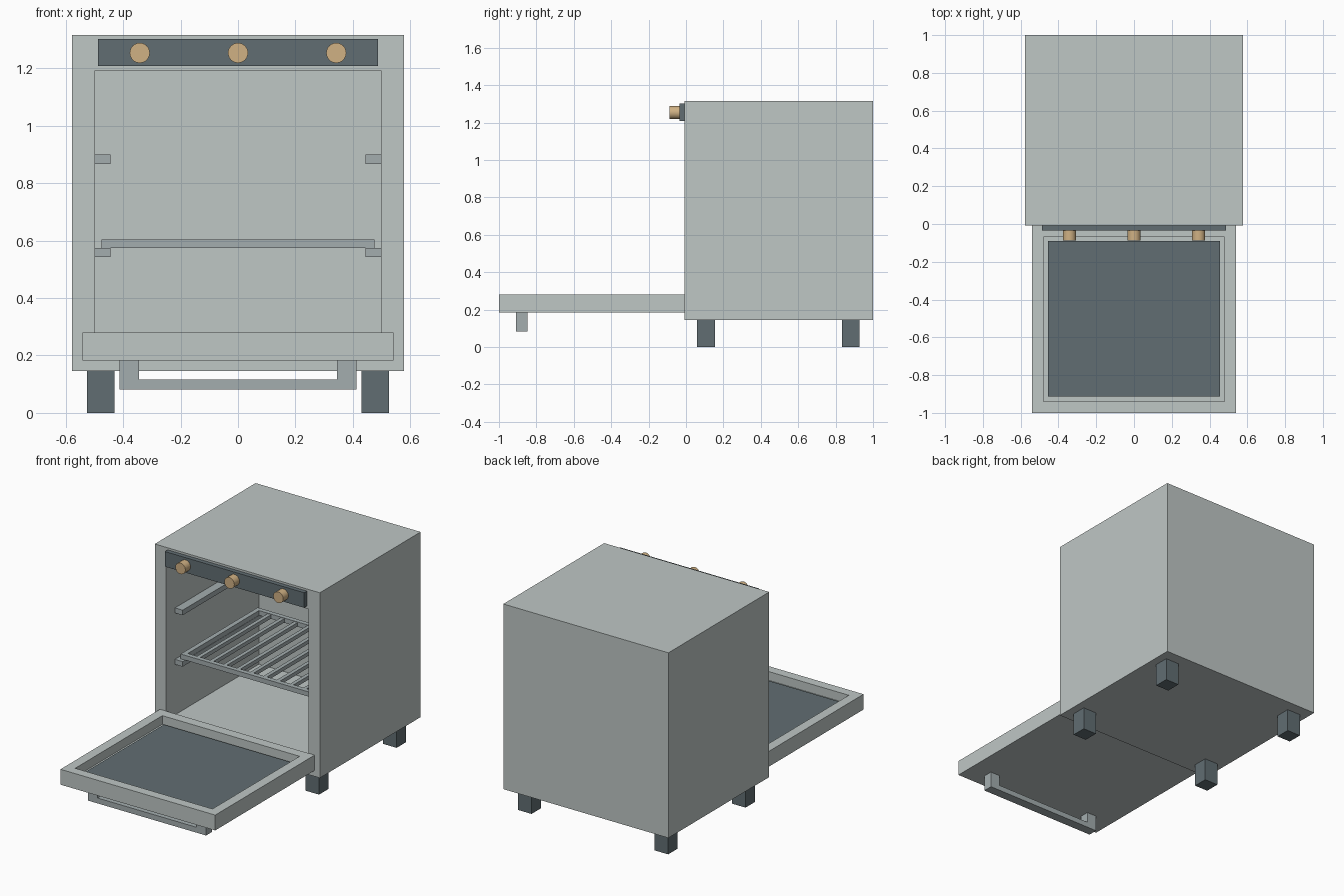
import bpy, bmesh
from mathutils import Vector

if "Cube" in bpy.data.objects:
    bpy.data.objects.remove(bpy.data.objects["Cube"])


def material(name, rgb):
    m = bpy.data.materials.new(name)
    m.diffuse_color = (*rgb, 1)
    m.use_nodes = True
    m.node_tree.nodes["Principled BSDF"].inputs["Base Color"].default_value = m.diffuse_color
    return m


STEEL = material("steel", (0.52, 0.57, 0.56))
METAL = material("rack_metal", (0.37, 0.42, 0.43))
DARK = material("dark_slate", (0.12, 0.155, 0.17))
TAN = material("tan", (0.63, 0.44, 0.23))


def add_box(bm, x, y, z):
    """Box from (min, max) ranges."""
    for v in bmesh.ops.create_cube(bm, size=1)["verts"]:
        v.co = Vector([r[0] if c < 0 else r[1] for c, r in zip(v.co, (x, y, z))])


def finish(bm, name, mat):
    me = bpy.data.meshes.new(name)
    bmesh.ops.recalc_face_normals(bm, faces=bm.faces[:])
    bm.to_mesh(me)
    bm.free()
    me.materials.append(mat)
    ob = bpy.data.objects.new(name, me)
    bpy.context.collection.objects.link(ob)
    return ob


def boxes(name, mat, *ranges):
    bm = bmesh.new()
    for r in ranges:
        add_box(bm, *r)
    return finish(bm, name, mat)


def recessed_box(name, mat, outer, inner, axis, sign):
    """Box whose face on the given axis side is inset and pushed in to form a recess."""
    bm = bmesh.new()
    add_box(bm, *outer)
    bm.normal_update()
    face = max(bm.faces, key=lambda f: f.normal[axis] * sign)
    centre = face.calc_center_median()
    floor = inner[axis][1 if sign < 0 else 0]
    for depth in (centre[axis], floor):
        bmesh.ops.inset_individual(bm, faces=[face], thickness=0.01)
        for v in face.verts:
            for a in range(3):
                lo, hi = inner[a]
                v.co[a] = depth if a == axis else (lo if v.co[a] < centre[a] else hi)
    return finish(bm, name, mat)


# Oven body with an open cavity at the front
FRONT = -0.007
recessed_box("oven_body", STEEL,
             ((-0.577, 0.577), (FRONT, 1.0), (0.145, 1.315)),
             ((-0.497, 0.497), (FRONT, 0.92), (0.223, 1.191)), 1, -1)

# Opened door with a recessed inner side and glass
recessed_box("door", STEEL,
             ((-0.541, 0.541), (-1.0, FRONT), (0.183, 0.28)),
             ((-0.48, 0.48), (-0.94, -0.07), (0.225, 0.28)), 2, 1)
boxes("door_glass", DARK, ((-0.455, 0.455), (-0.912, -0.09), (0.224, 0.238)))

# Door handle: two posts and a bar
HY = (-0.909, -0.848)
boxes("door_handle", METAL,
      ((-0.413, -0.345), HY, (0.082, 0.183)),
      ((0.345, 0.413), HY, (0.082, 0.183)),
      ((-0.345, 0.345), HY, (0.082, 0.116)))

# Control panel and knobs
boxes("control_panel", DARK, ((-0.487, 0.487), (-0.035, FRONT), (1.207, 1.302)))
for i, x in enumerate((-0.342, 0, 0.342)):
    bpy.ops.mesh.primitive_cylinder_add(vertices=24, radius=0.035, depth=0.054,
                                        location=(x, -0.06, 1.253),
                                        rotation=(1.5707963, 0, 0))
    knob = bpy.context.object
    knob.name = f"knob_{i + 1}"
    knob.data.materials.append(TAN)
    bpy.ops.object.shade_smooth_by_angle()

# Legs and shelf rails on both sides
for side, s in (("left", -1), ("right", 1)):
    for row, y in (("front", (0.06, 0.155)), ("back", (0.834, 0.928))):
        boxes(f"{row}_{side}_leg", DARK, (sorted((s * 0.43, s * 0.525)), y, (0, 0.145)))
    for level, z in (("lower", (0.542, 0.574)), ("upper", (0.867, 0.899))):
        boxes(f"{level}_{side}_rail", METAL, (sorted((s * 0.443, s * 0.497)), (0.08, 0.9), z))

# Wire rack: frame and evenly spaced bars
RX, Y0, Y1, W, RZ = 0.475, 0.105, 0.875, 0.03, (0.574, 0.604)
hw = 0.012
boxes("rack", METAL,
      ((-RX, RX), (Y0, Y0 + W), RZ), ((-RX, RX), (Y1 - W, Y1), RZ),
      ((-RX, -RX + W), (Y0 + W, Y1 - W), RZ), ((RX - W, RX), (Y0 + W, Y1 - W), RZ),
      *[((x - hw, x + hw), (Y0 + W, Y1 - W), (0.577, 0.601))
        for x in [0.093 * k for k in range(-4, 5)]])
